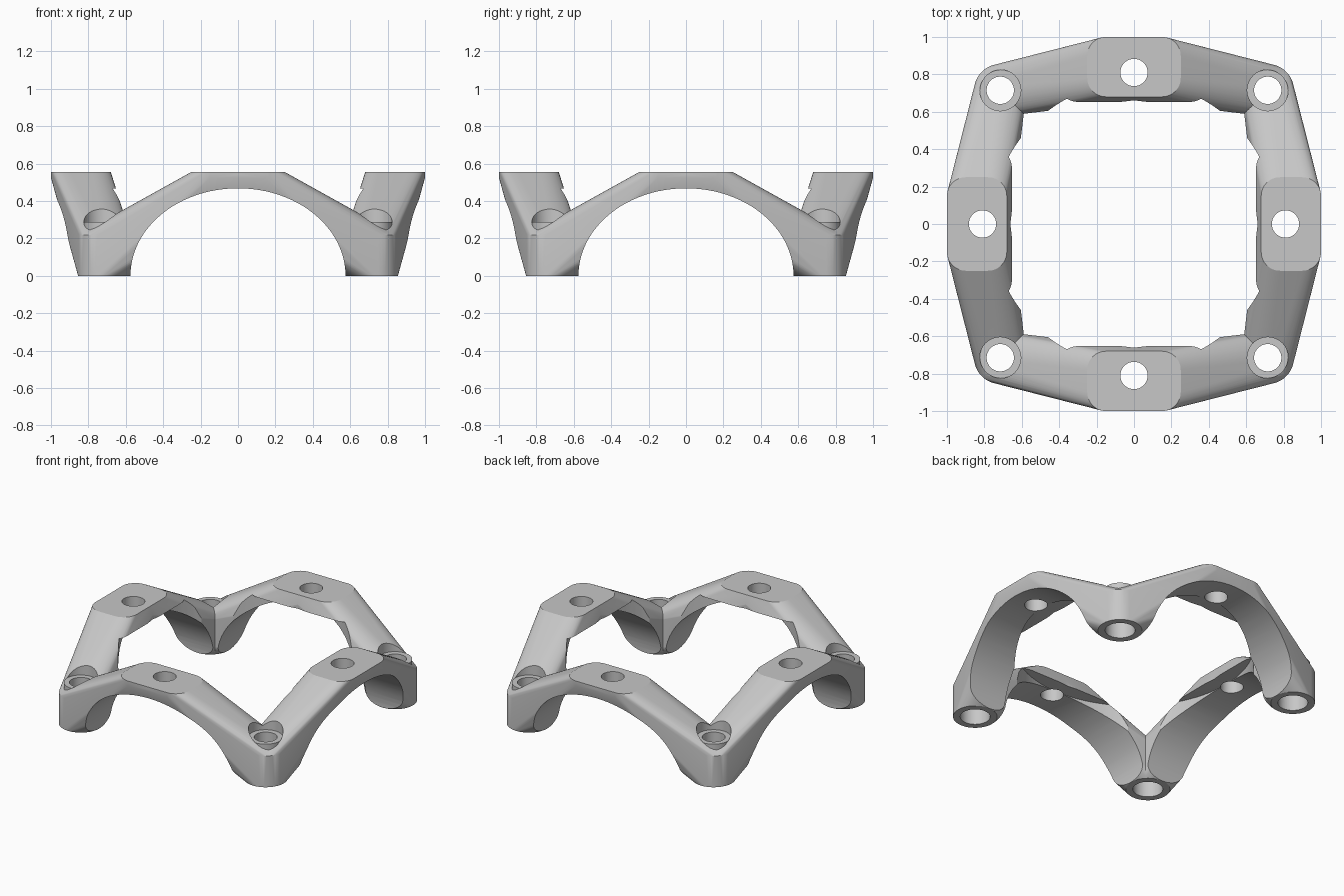
import bpy, bmesh, math
from mathutils import Matrix, Vector

if "Cube" in bpy.data.objects:
    bpy.data.objects.remove(bpy.data.objects["Cube"], do_unlink=True)

POST = 0.715        # corner post centre
PAD = 0.81          # top pad hole centre
TOP = 0.555
ARCH_W, ARCH_H = 0.575, 0.468

grey = bpy.data.materials.new("light_grey")
grey.use_nodes = True
colour = (0.57, 0.57, 0.57, 1)
grey.diffuse_color = colour
grey.node_tree.nodes["Principled BSDF"].inputs["Base Color"].default_value = colour


def make_object(name, bm):
    bmesh.ops.recalc_face_normals(bm, faces=bm.faces)
    mesh = bpy.data.meshes.new(name)
    bm.to_mesh(mesh)
    bm.free()
    mesh.materials.append(grey)
    obj = bpy.data.objects.new(name, mesh)
    bpy.context.collection.objects.link(obj)
    return obj


def rounded_rect(cx, cy, hx, hy, r, z, steps=8):
    """Corner points of a rounded rectangle at height z."""
    points = []
    for k, (sx, sy) in enumerate([(1, 1), (-1, 1), (-1, -1), (1, -1)]):
        for i in range(steps + 1):
            a = math.pi / 2 * (k + i / steps)
            points.append(Vector((cx + sx * (hx - r) + r * math.cos(a),
                                  cy + sy * (hy - r) + r * math.sin(a), z)))
    return points


def cylinder(name, x, y, r, z0, z1, segments=48):
    bm = bmesh.new()
    bmesh.ops.create_cone(bm, cap_ends=True, segments=segments, radius1=r, radius2=r,
                          depth=z1 - z0, matrix=Matrix.Translation((x, y, (z0 + z1) / 2)))
    return make_object(name, bm)


def combine(target, other, operation):
    """Apply one boolean and remove the helper."""
    mod = target.modifiers.new("boolean", 'BOOLEAN')
    mod.operation = operation
    mod.solver = 'EXACT'
    mod.object = other
    bpy.context.view_layer.objects.active = target
    bpy.ops.object.modifier_apply(modifier=mod.name)
    bpy.data.objects.remove(other, do_unlink=True)


def arm():
    """Convex arm from the back pad down to one round corner post."""
    points = []
    for z in (TOP - 0.03, TOP):
        points += rounded_rect(0, 0.84, 0.25, 0.16, 0.1, z)
    for z in (0, 0.219):
        for i in range(48):
            a = math.tau * i / 48
            points.append(Vector((POST + 0.14 * math.cos(a), POST + 0.14 * math.sin(a), z)))
    bm = bmesh.new()
    for p in points:
        bm.verts.new(p)
    hull = bmesh.ops.convex_hull(bm, input=bm.verts)
    bmesh.ops.delete(bm, geom=list({g for g in hull["geom_interior"] + hull["geom_unused"]
                                    if isinstance(g, bmesh.types.BMVert)}), context='VERTS')
    return make_object("arched_frame", bm)


def arch_cutter():
    """Long half-ellipse tunnel."""
    steps = 48
    profile = [(ARCH_W, -0.1)]
    profile += [(ARCH_W * math.cos(math.pi * i / steps), ARCH_H * math.sin(math.pi * i / steps))
                for i in range(steps + 1)]
    profile.append((-ARCH_W, -0.1))
    bm = bmesh.new()
    face = bm.faces.new([bm.verts.new((x, -1.3, z)) for x, z in profile])
    moved = bmesh.ops.extrude_face_region(bm, geom=[face])["geom"]
    bmesh.ops.translate(bm, vec=(0, 2.6, 0),
                        verts=[g for g in moved if isinstance(g, bmesh.types.BMVert)])
    return make_object("arch_cutter", bm)


# One arm: arch, round clearance under the pad, screw seat and holes
frame = arm()
combine(frame, arch_cutter(), 'DIFFERENCE')
combine(frame, cylinder("clearance", 0, 0, 0.76, -0.1, ARCH_H - 0.001, 96), 'DIFFERENCE')
combine(frame, cylinder("seat_cutter", POST, POST, 0.11, 0.285, 0.8), 'DIFFERENCE')
combine(frame, cylinder("seat_boss", POST, POST, 0.109, 0.18, 0.287), 'UNION')
combine(frame, cylinder("post_hole", POST, POST, 0.073, -0.1, 0.8), 'DIFFERENCE')
combine(frame, cylinder("foot_hole", POST, POST, 0.095, -0.1, 0.14), 'DIFFERENCE')
combine(frame, cylinder("pad_hole", 0, PAD, 0.073, 0.3, 0.8), 'DIFFERENCE')

# Keep one eighth, then mirror and turn it into the full ring
bm = bmesh.new()
bm.from_mesh(frame.data)
for normal in ((-1, 0, 0), (1, -1, 0)):
    bmesh.ops.bisect_plane(bm, geom=bm.verts[:] + bm.edges[:] + bm.faces[:], dist=1e-5,
                           plane_co=(0, 0, 0), plane_no=normal, clear_outer=True)
eighth = bm.verts[:] + bm.edges[:] + bm.faces[:]
for k in range(4):
    for flip in (1, -1):
        if (k, flip) == (0, 1):
            continue
        copy = bmesh.ops.duplicate(bm, geom=eighth)["geom"]
        turn = Matrix.Rotation(k * math.pi / 2, 3, 'Z') @ Matrix.Diagonal((flip, 1, 1))
        bmesh.ops.transform(bm, matrix=turn.to_4x4(),
                            verts=[g for g in copy if isinstance(g, bmesh.types.BMVert)])
        if flip < 0:
            bmesh.ops.reverse_faces(bm, faces=[g for g in copy
                                               if isinstance(g, bmesh.types.BMFace)])
bmesh.ops.remove_doubles(bm, verts=bm.verts, dist=1e-4)
bmesh.ops.recalc_face_normals(bm, faces=bm.faces)
bm.to_mesh(frame.data)
bm.free()

# Smooth curves with sharp edges
bpy.ops.object.select_all(action='DESELECT')
frame.select_set(True)
bpy.context.view_layer.objects.active = frame
bpy.ops.object.shade_smooth_by_angle(angle=math.radians(25))
